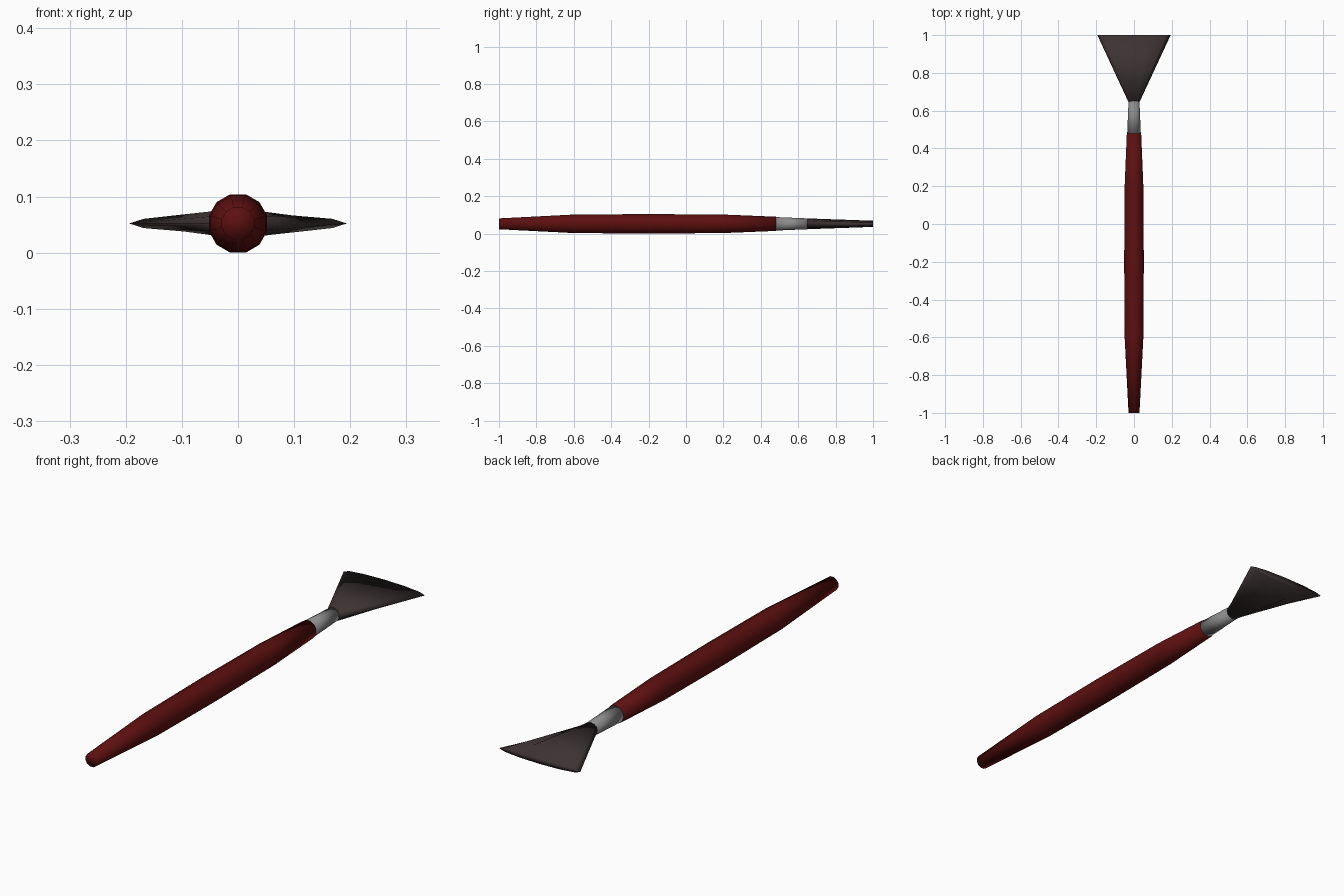
import bpy, bmesh, math

if "Cube" in bpy.data.objects:
    bpy.data.objects.remove(bpy.data.objects["Cube"])

SIDES = 12
AXIS_Z = 0.052


def material(name, rgb):
    m = bpy.data.materials.new(name)
    m.diffuse_color = (*rgb, 1.0)
    m.use_nodes = True
    m.node_tree.nodes["Principled BSDF"].inputs["Base Color"].default_value = m.diffuse_color
    return m


def loft(name, rings, mat, offset, cap_start=True, cap_end=True):
    """Loft 12-sided elliptical rings (y, half_width, half_height) along y."""
    bm = bmesh.new()
    loops = []
    for y, hw, hh in rings:
        loop = []
        for i in range(SIDES):
            a = 2 * math.pi * i / SIDES + offset
            loop.append(bm.verts.new((hw * math.cos(a), y, AXIS_Z + hh * math.sin(a))))
        loops.append(loop)
    for a, b in zip(loops, loops[1:]):
        for i in range(SIDES):
            j = (i + 1) % SIDES
            bm.faces.new((a[i], a[j], b[j], b[i]))
    if cap_start:
        bm.faces.new(loops[0])
    if cap_end:
        bm.faces.new(loops[-1])
    bmesh.ops.recalc_face_normals(bm, faces=bm.faces)
    for f in bm.faces:
        f.smooth = True
    me = bpy.data.meshes.new(name)
    bm.to_mesh(me)
    bm.free()
    me.materials.append(mat)
    ob = bpy.data.objects.new(name, me)
    bpy.context.collection.objects.link(ob)
    return ob


red = material("dark red lacquer", (0.11, 0.005, 0.005))
metal = material("grey metal", (0.26, 0.26, 0.26))
hair = material("dark brown bristle", (0.045, 0.032, 0.032))

HALF = math.pi / SIDES          # half a side: flats at top and sides
K = 1 / math.cos(HALF)          # apothem to corner radius

# handle: slim spindle, widest in the middle
profile = [(-1.0, 0.029), (-0.6, 0.0495), (-0.2, 0.052), (0.2, 0.0495), (0.48, 0.038)]
loft("handle", [(y, r * K, r * K) for y, r in profile], red, HALF)

# metal collar
loft("ferrule", [(0.48, 0.036 * K, 0.036 * K), (0.65, 0.029 * K, 0.029 * K)], metal, HALF)

# fan of bristles: flares sideways, thins towards the tip
loft("bristles", [(0.645, 0.029, 0.029), (1.0, 0.194, 0.0165)], hair, 0.0)
